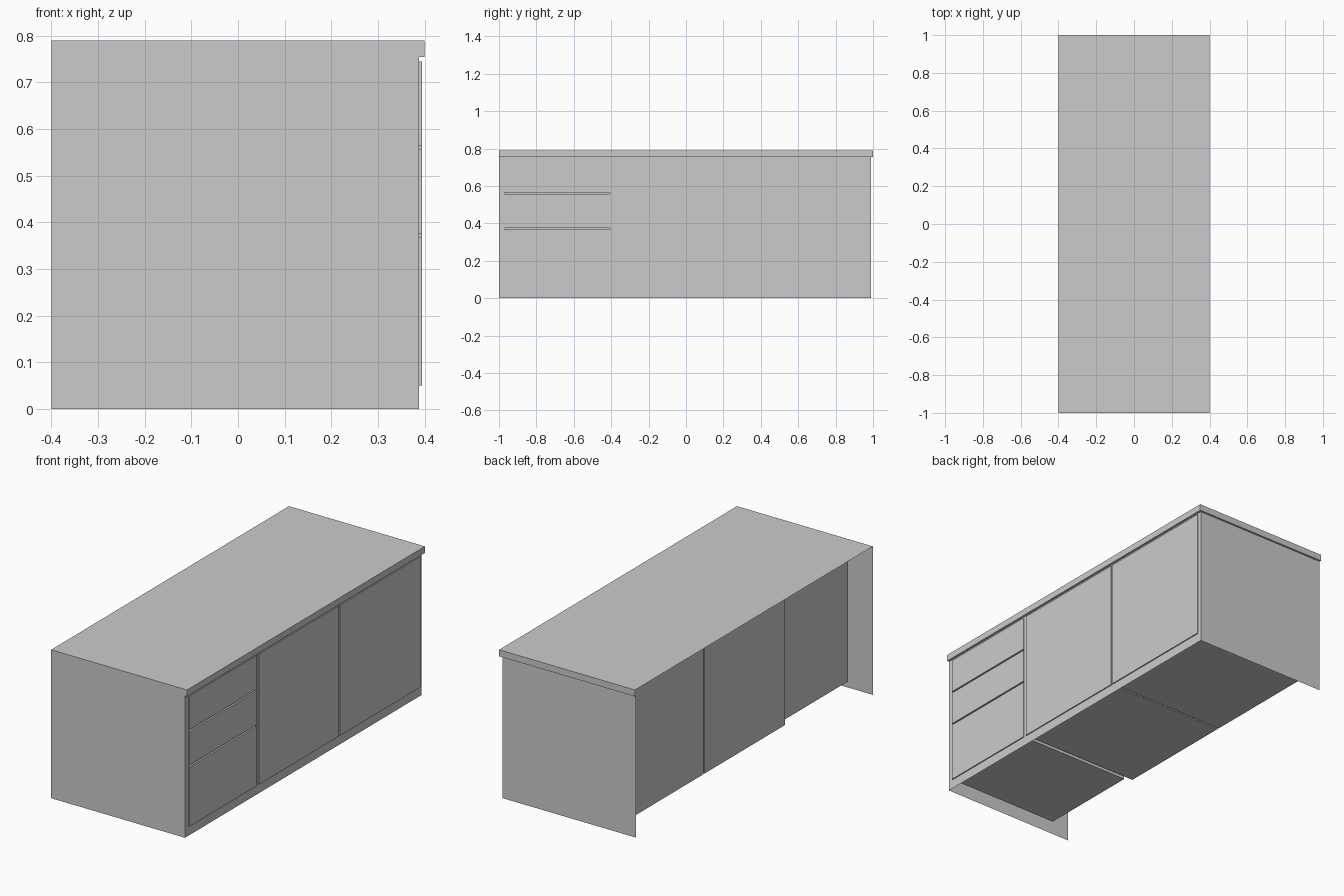
import bpy

if "Cube" in bpy.data.objects:
    bpy.data.objects.remove(bpy.data.objects["Cube"])


def mesh_object(name, verts, faces):
    mesh = bpy.data.meshes.new(name)
    mesh.from_pydata(verts, [], faces)
    mesh.update()
    obj = bpy.data.objects.new(name, mesh)
    bpy.context.collection.objects.link(obj)
    return obj


def box(name, x0, x1, y0, y1, z0, z1):
    verts = [(x, y, z) for x in (x0, x1) for y in (y0, y1) for z in (z0, z1)]
    faces = [(0, 1, 3, 2), (4, 6, 7, 5), (0, 4, 5, 1),
             (2, 3, 7, 6), (0, 2, 6, 4), (1, 5, 7, 3)]
    return mesh_object(name, verts, faces)


def sheet_x(name, x, y0, y1, z0, z1):
    """Thin upright panel facing +x."""
    return mesh_object(name, [(x, y0, z0), (x, y1, z0), (x, y1, z1), (x, y0, z1)],
                       [(0, 1, 2, 3)])


def sheet_y(name, y, x0, x1, z0, z1, flip=False):
    """Thin upright panel facing -y, or +y when flipped."""
    face = (3, 2, 1, 0) if flip else (0, 1, 2, 3)
    return mesh_object(name, [(x0, y, z0), (x1, y, z0), (x1, y, z1), (x0, y, z1)], [face])


BACK, FACE, DOOR, EDGE = -0.4, 0.388, 0.394, 0.4
LIP, TOP = 0.755, 0.79
Z0, Z1 = 0.05, 0.745

# Worktop: sheet with a shallow lip, open along the wall side
outer = [(BACK, -1), (EDGE, -1), (EDGE, 1), (BACK, 1)]
inner = [(BACK, -1), (FACE, -1), (FACE, 0.99), (BACK, 0.99)]
top_verts = ([(x, y, TOP) for x, y in outer] + [(x, y, LIP) for x, y in outer]
             + [(x, y, LIP) for x, y in inner])
top_faces = [(0, 1, 2, 3)]
top_faces += [(i + 4, i + 5, i + 1, i) for i in range(3)]
top_faces += [(9, 10, 6, 5), (10, 11, 7, 6)]
mesh_object("worktop", top_verts, top_faces)

# End panels
sheet_y("end_panel_front", -1, BACK, FACE, 0, LIP)
sheet_y("end_panel_back", 0.99, BACK, FACE, 0, LIP, flip=True)

# Face frame: rails and stiles around the three openings
bays = [(-0.97, -0.405), (-0.385, 0.288), (0.297, 0.97)]
sheet_x("bottom_rail", FACE, -1, 0.99, 0, Z0)
sheet_x("top_rail", FACE, -1, 0.99, Z1, LIP)
stops = [-1] + [y for bay in bays for y in bay] + [0.99]
for i in range(0, len(stops), 2):
    sheet_x(f"stile_{i // 2 + 1}", FACE, stops[i], stops[i + 1], Z0, Z1)

# Cupboards with doors
for i, (y0, y1) in enumerate(bays[1:]):
    box(f"door_cupboard_{i + 1}", -0.312, DOOR, y0, y1, Z0, Z1)

# Drawer stack: one carcass with three fronts parted by grooves
y0, y1 = bays[0]
box("drawer_carcass", -0.275, 0.37, y0, y1, Z0, Z1)
for i, (z0, z1) in enumerate([(Z0, 0.368), (0.376, 0.556), (0.564, Z1)]):
    box(f"drawer_front_{i + 1}", 0.37, DOOR, y0, y1, z0, z1)
